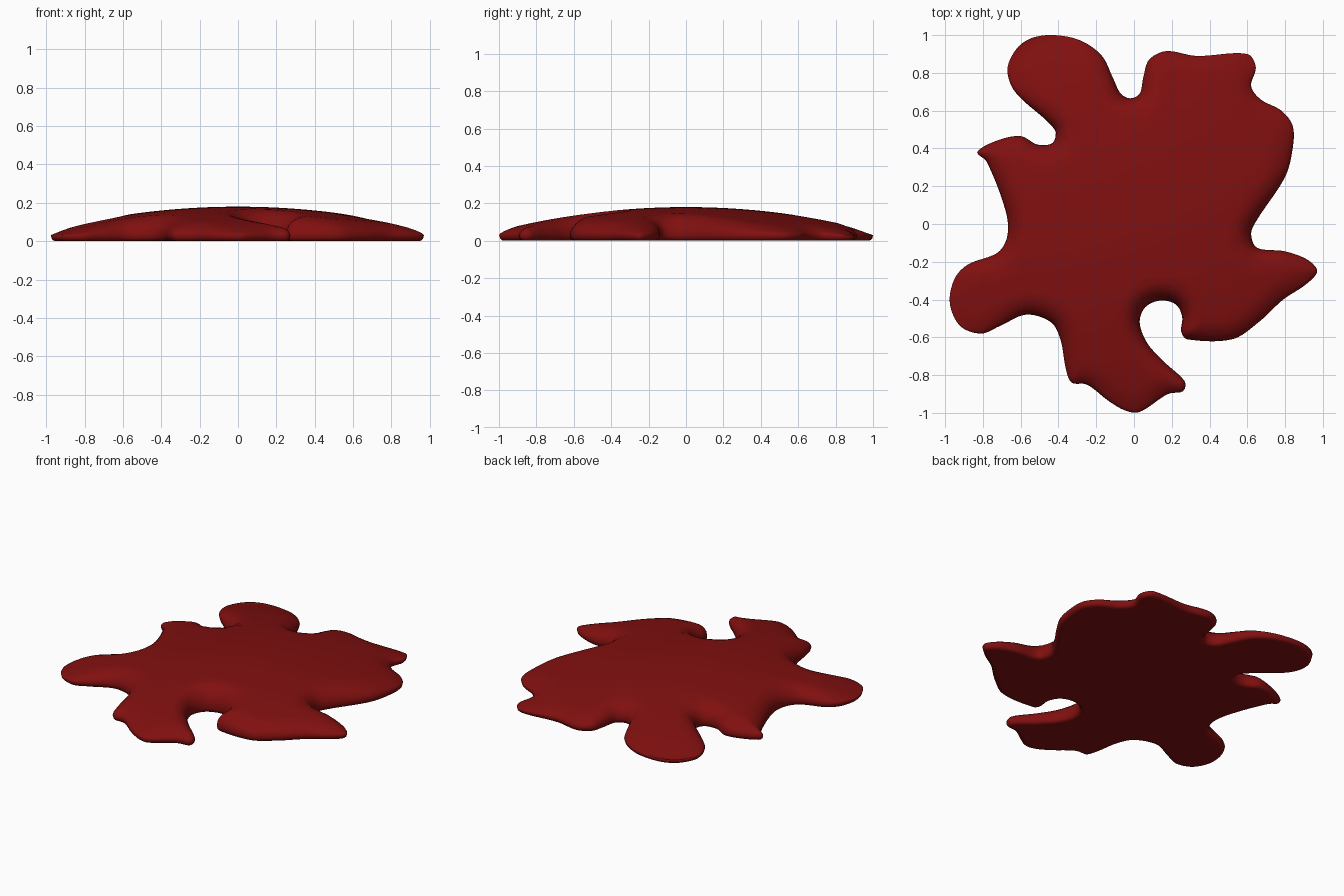
import bpy, math
from mathutils import Vector
from mathutils.geometry import delaunay_2d_cdt
from mathutils.kdtree import KDTree

if "Cube" in bpy.data.objects:
    bpy.data.objects.remove(bpy.data.objects["Cube"])

# Outline control points, clockwise from the top lobe
OUTLINE = [
    (-.42, 1), (-.28, .97), (-.17, .89), (-.11, .77), (-.07, .69), (-.02, .665), (.03, .69), (.05, .78),
    (.08, .87), (.17, .915), (.33, .89), (.6, .9), (.645, .83), (.62, .73), (.67, .66), (.78, .6),
    (.84, .52), (.84, .4), (.8, .25), (.65, .02), (.62, -.05), (.65, -.125), (.8, -.145), (.92, -.19),
    (.97, -.25), (.91, -.32), (.79, -.4), (.66, -.52), (.52, -.61), (.28, -.61), (.25, -.57), (.255, -.49),
    (.22, -.425), (.14, -.405), (.06, -.44), (.03, -.52), (.07, -.63), (.16, -.73), (.27, -.835), (.26, -.885),
    (.18, -.9), (.03, -.995), (-.04, -.99), (-.13, -.94), (-.25, -.85), (-.33, -.84), (-.36, -.77), (-.39, -.61),
    (-.44, -.52), (-.57, -.48), (-.71, -.54), (-.81, -.58), (-.92, -.54), (-.975, -.42), (-.95, -.29), (-.88, -.215),
    (-.72, -.15), (-.67, -.06), (-.68, .07), (-.78, .33), (-.83, .38), (-.73, .44), (-.6, .465), (-.51, .42),
    (-.43, .43), (-.42, .5), (-.63, .7), (-.67, .82), (-.62, .93), (-.54, .985)]
RIM_Z, RIM_W, UNDER_W = 0.03, 0.11, 0.025


def smooth_loop(points, step):
    """Closed centripetal-like spline, sampled at an even spacing."""
    p = [Vector(q) for q in points]
    n, out = len(p), []
    for i in range(n):
        a, b, c, d = (p[(i + k) % n] for k in (-1, 0, 1, 2))
        length = (c - b).length
        m1 = (c - a) * length / ((c - b).length + (b - a).length)
        m2 = (d - b) * length / ((d - c).length + (c - b).length)
        count = max(2, round(length / step))
        for j in range(count):
            t = j / count
            out.append(b * (2*t**3 - 3*t**2 + 1) + m1 * (t**3 - 2*t**2 + t)
                       + c * (3*t**2 - 2*t**3) + m2 * (t**3 - t**2))
    return out


def inside(q, loop):
    hit = False
    for a, b in zip(loop, loop[1:] + loop[:1]):
        if (a.y > q.y) != (b.y > q.y) and q.x < a.x + (q.y - a.y) * (b.x - a.x) / (b.y - a.y):
            hit = not hit
    return hit


loop = smooth_loop(OUTLINE, 0.016)
n = len(loop)
tree = KDTree(n)
for i, q in enumerate(loop):
    tree.insert(q.to_3d(), i)
tree.balance()


def edge_distance(q):
    _, i, _ = tree.find(q.to_3d())
    best = 9
    for a, b in ((loop[i - 1], loop[i]), (loop[i], loop[(i + 1) % n])):
        t = max(0, min(1, (q - a).dot(b - a) / (b - a).length_squared))
        best = min(best, (q - a - (b - a) * t).length)
    return best


# Rim rings inset from the outline, then a regular grid for the middle
points = list(loop)
for dist in (0.005, 0.014, 0.027, 0.045, 0.07, 0.1):
    for i in range(0, n, 1 if dist < 0.04 else 2):
        t = (loop[(i + 1) % n] - loop[i - 1]).normalized()
        q = loop[i] + Vector((t.y, -t.x)) * dist
        if edge_distance(q) > dist * 0.93 and inside(q, loop):
            points.append(q)
for ix in range(-25, 26):
    for iy in range(-25, 26):
        q = Vector((ix * 0.04, iy * 0.04))
        if inside(q, loop) and edge_distance(q) > 0.12:
            points.append(q)

edges = [(i, (i + 1) % n) for i in range(n)]
flat, _, tris, origin, _, _ = delaunay_2d_cdt(points, edges, [], 1, 1e-5)


def bulge(d, width):
    t = min(1, d / width)
    return math.sqrt(1 - (1 - t) ** 2)


# Domed top and flat underside share the rim vertices
verts, under = [], {}
dists = [0 if any(o < n for o in origin[i]) else edge_distance(q) for i, q in enumerate(flat)]
for q, d in zip(flat, dists):
    dome = 0.18 - 0.125 * q.length_squared
    verts.append((q.x, q.y, RIM_Z + (dome - RIM_Z) * bulge(d, RIM_W)))
for i, (q, d) in enumerate(zip(flat, dists)):
    under[i] = i
    if d > 0:
        under[i] = len(verts)
        verts.append((q.x, q.y, RIM_Z * (1 - bulge(d, UNDER_W))))
faces = [tuple(t) for t in tris] + [tuple(under[i] for i in reversed(t)) for t in tris]

mesh = bpy.data.meshes.new("splat")
mesh.from_pydata(verts, [], faces)
mesh.validate()
splat = bpy.data.objects.new("splat", mesh)
bpy.context.collection.objects.link(splat)
mesh.shade_smooth()

red = bpy.data.materials.new("dark_red")
red.diffuse_color = (0.22, 0.005, 0.005, 1)
red.use_nodes = True
red.node_tree.nodes["Principled BSDF"].inputs["Base Color"].default_value = red.diffuse_color
mesh.materials.append(red)
